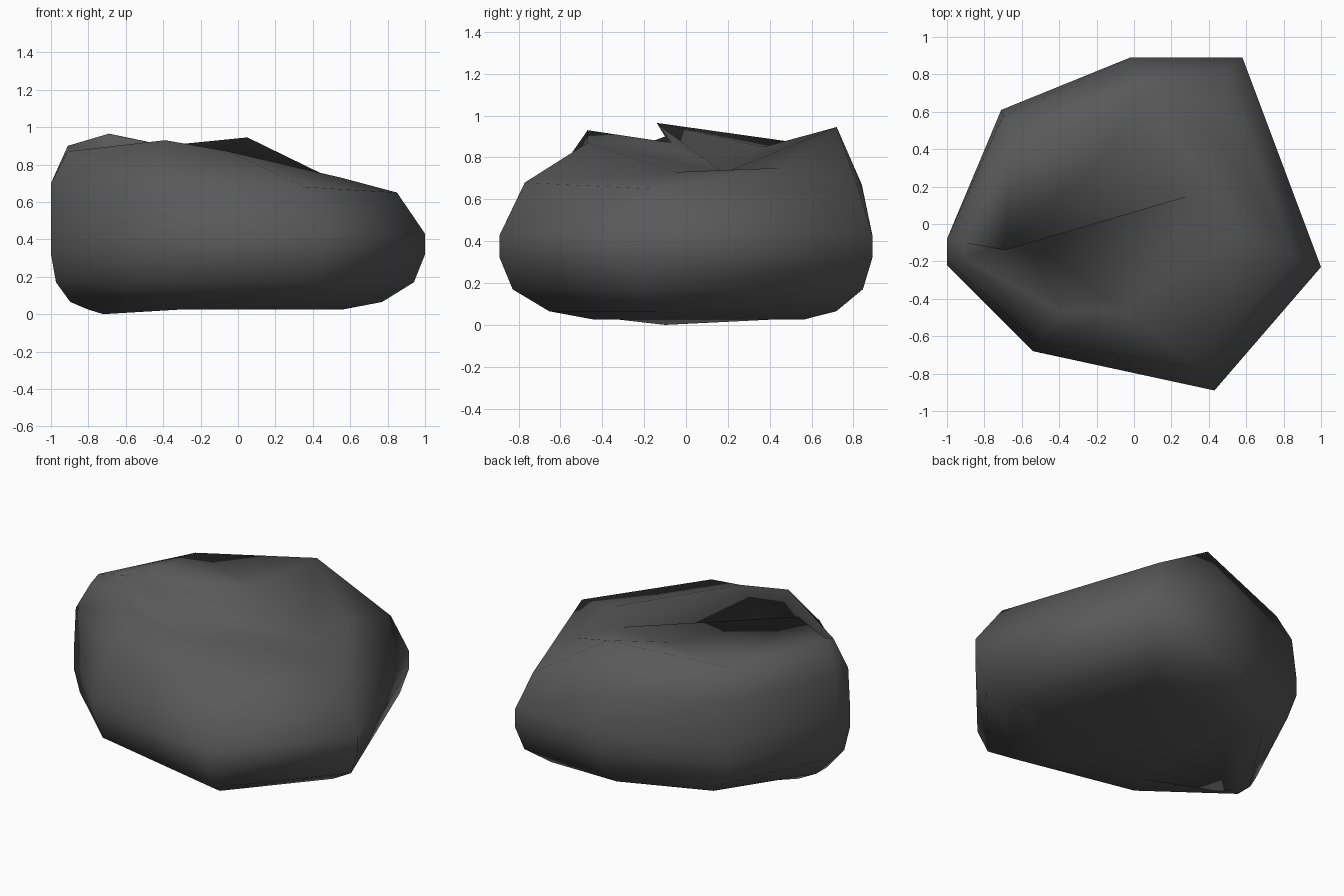
import bpy
import bmesh

cube = bpy.data.objects.get("Cube")
if cube:
    bpy.data.objects.remove(cube, do_unlink=True)

# One flat stone colour
stone = bpy.data.materials.new("dark_grey_stone")
stone.use_nodes = True
stone.diffuse_color = (0.1, 0.1, 0.1, 1)
shader = stone.node_tree.nodes["Principled BSDF"]
shader.inputs["Base Color"].default_value = stone.diffuse_color
shader.inputs["Roughness"].default_value = 0.9

# Widest outline, counter-clockwise from the blunt end
outline = [(-1, -.08), (-1, -.22), (-.54, -.68), (.43, -.89),
           (1, -.23), (.58, .89), (-.02, .89), (-.71, .61)]

# Shoulder and top rim points above each outline corner
shoulder = [(-1, -.08, .7), (-1, -.2, .7), (-.5, -.63, .7), (.36, -.77, .68),
            (.85, -.17, .65), (.5, .82, .66), (0, .84, .67), (-.7, .58, .7)]
rim = [(-.91, -.1, .9), (-.91, -.18, .87), (-.39, -.47, .93), (-.05, -.47, .87),
       (.55, -.05, .73), (.45, .45, .75), (.05, .72, .945), (-.65, .5, .875)]

bm = bmesh.new()


def add_ring(points):
    return [bm.verts.new(p) for p in points]


def scaled_ring(scale, z):
    """Outline shrunk to a height; the blunt end stays fuller."""
    inset = 1 - scale
    points = []
    for x, y in outline:
        fullness = 1 - inset * (0.45 if x < -.9 else 1)
        points.append((x * fullness, y * scale + inset * .14, z))
    return add_ring(points)


def bridge(lower, upper):
    count = len(lower)
    for i in range(count):
        j = (i + 1) % count
        bm.faces.new((lower[i], lower[j], upper[j], upper[i]))


# Rounded underside and walls
rings = [scaled_ring(s, z) for s, z in
         ((.56, .025), (.77, .065), (.94, .17), (1, .32), (1, .43))]
rings += [add_ring(shoulder), add_ring(rim)]
for lower, upper in zip(rings, rings[1:]):
    bridge(lower, upper)

# Flat underside with a small low bump near the blunt end
bump = bm.verts.new((-.72, -.1, 0))
base = rings[0]
bm.faces.new(base[2:])
bump_edge = [base[7], base[0], base[1], base[2], base[7]]
for a, b in zip(bump_edge, bump_edge[1:]):
    bm.faces.new((b, a, bump))

# Broken top: a raised, hollowed rear slab overhangs the front slab at a crack
t = rings[-1]
lip = bm.verts.new((-.69, -.14, .965))
under = bm.verts.new((-.58, -.07, .87))
crack_end = bm.verts.new((.4, .18, .725))
hollow = bm.verts.new((-.14, .37, .85))
top_faces = [
    (t[0], t[1], under), (t[0], under, lip), (lip, under, crack_end),
    (under, t[1], t[2]), (under, t[2], t[3]), (under, t[3], crack_end),
    (t[3], t[4], crack_end), (t[4], t[5], crack_end), (t[5], t[6], crack_end),
    (lip, crack_end, hollow), (crack_end, t[6], hollow),
    (t[6], t[7], hollow), (t[7], lip, hollow), (t[0], lip, t[7]),
]
for face in top_faces:
    bm.faces.new(face)

bmesh.ops.recalc_face_normals(bm, faces=bm.faces)
for face in bm.faces:
    face.smooth = True
mesh = bpy.data.meshes.new("boulder")
bm.to_mesh(mesh)
bm.free()
mesh.materials.append(stone)

boulder = bpy.data.objects.new("boulder", mesh)
bpy.context.collection.objects.link(boulder)
